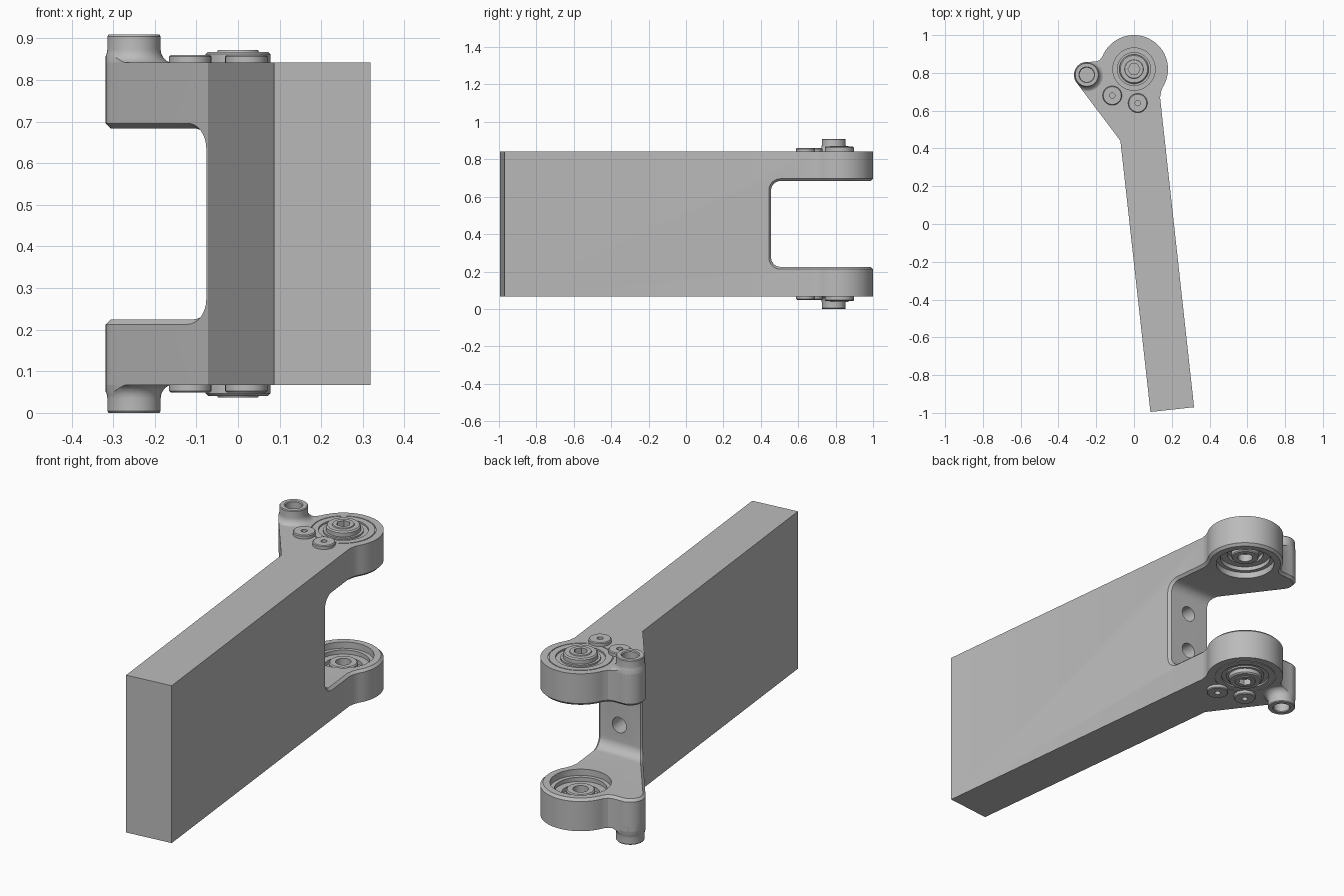
import bpy, bmesh, math
from mathutils import Matrix

if bpy.data.objects.get("Cube"):
    bpy.data.objects.remove(bpy.data.objects["Cube"])

MID, TOP, INNER = 0.4545, 0.842, 0.684     # mid height, upper face, inner face of the upper arm
PIVOT, BOSS = (0, 0.82), (-0.25, 0.79)
TILT = math.radians(6.2)

grey = bpy.data.materials.new("plain grey")
grey.use_nodes = True
COLOR = (0.5, 0.5, 0.5, 1)
grey.diffuse_color = COLOR
grey.node_tree.nodes["Principled BSDF"].inputs["Base Color"].default_value = COLOR


def finish(bm, name):
    bmesh.ops.recalc_face_normals(bm, faces=bm.faces)
    me = bpy.data.meshes.new(name)
    bm.to_mesh(me)
    bm.free()
    me.materials.append(grey)
    ob = bpy.data.objects.new(name, me)
    bpy.context.collection.objects.link(ob)
    return ob


def prism(name, points, depth, matrix):
    """Extrude a 2D outline along its local z."""
    bm = bmesh.new()
    face = bm.faces.new([bm.verts.new((x, y, 0)) for x, y in points])
    ext = bmesh.ops.extrude_face_region(bm, geom=[face])["geom"]
    bmesh.ops.translate(bm, vec=(0, 0, depth), verts=[v for v in ext if isinstance(v, bmesh.types.BMVert)])
    bm.transform(matrix)
    return finish(bm, name)


def lathe(name, profile, centre, lower=False, sides=48):
    """Turn a closed (radius, z) profile about a vertical axis; lower mirrors it downwards."""
    bm = bmesh.new()
    vs = [bm.verts.new((r, 0, 2 * MID - z if lower else z)) for r, z in profile]
    edges = [bm.edges.new((vs[i - 1], vs[i])) for i in range(len(vs))]
    bmesh.ops.spin(bm, geom=vs + edges, axis=(0, 0, 1), cent=(0, 0, 0), angle=math.tau, steps=sides)
    bmesh.ops.remove_doubles(bm, verts=bm.verts, dist=1e-5)
    bmesh.ops.dissolve_degenerate(bm, edges=bm.edges, dist=1e-6)
    axis = [e for e in bm.edges if all(v.co.xy.length < 1e-5 for v in e.verts)]
    bmesh.ops.delete(bm, geom=axis, context="EDGES")
    bmesh.ops.translate(bm, vec=(*centre, 0), verts=bm.verts)
    return finish(bm, name)


def activate(ob):
    bpy.ops.object.select_all(action="DESELECT")
    ob.select_set(True)
    bpy.context.view_layer.objects.active = ob


def boolean(ob, other, operation="DIFFERENCE", keep=False):
    mod = ob.modifiers.new("cut", "BOOLEAN")
    mod.operation, mod.object, mod.solver = operation, other, "EXACT"
    activate(ob)
    bpy.ops.object.modifier_apply(modifier=mod.name)
    if not keep:
        bpy.data.objects.remove(other)


def smooth(ob):
    activate(ob)
    bpy.ops.object.shade_smooth_by_angle(angle=math.radians(25))


def arc(centre, r, start, end, steps):
    angles = [math.radians(start + (end - start) * i / steps) for i in range(steps + 1)]
    return [(centre[0] + r * math.cos(a), centre[1] + r * math.sin(a)) for a in angles]


# Plan outline: tilted plate, flared boss corner and round hinge end
outline = [(0.318, -0.97), (0.087, -0.995), (-0.072, 0.44)]
outline += arc(BOSS, 0.068, 217, 88, 16)
outline += [(-0.2, 0.86), (-0.183, 0.867), (-0.172, 0.88)]
outline += arc(PIVOT, 0.18, 158, -33, 40) + [(0.143, 0.70), (0.138, 0.67)]
body = prism("hinge_plate", outline, 2 * (TOP - MID), Matrix.Translation((0, 0, 2 * MID - TOP)))

# Slot between the arms, with rounded inner corners
low, wall, rad = 2 * MID - INNER, 0.455, 0.05
slot = [(1.3, INNER), (1.3, low)] + arc((wall + rad, low + rad), rad, 270, 180, 8)
slot += arc((wall + rad, INNER - rad), rad, 180, 90, 8)
yz_plane = Matrix(((0, 0, 1, -1), (1, 0, 0, 0), (0, 1, 0, 0), (0, 0, 0, 1)))
boolean(body, prism("slot_cutter", slot, 2, yz_plane))

# Chamfer the rim of the slot
bm = bmesh.new()
bm.from_mesh(body.data)


def in_slot(face):
    c = face.calc_center_median()
    n = face.normal
    return c.y > wall - 0.01 and low - 0.01 < c.z < INNER + 0.01 and abs(n.x) < 0.01 and (abs(n.z) > 0.01 or n.y > 0.99)


rim = [e for e in bm.edges if len(e.link_faces) == 2
       and in_slot(e.link_faces[0]) != in_slot(e.link_faces[1])]
bmesh.ops.bevel(bm, geom=rim, offset=0.012, segments=1, affect="EDGES", clamp_overlap=True)
bm.to_mesh(body.data)
bm.free()

# Two screw holes in the slot wall, running along the plate
for z in (MID - 0.1, MID + 0.1):
    hole = lathe("hole_cutter", [(0, -0.2), (0.038, -0.2), (0.038, 0.2), (0, 0.2)], (0, 0), sides=24)
    hole.data.transform(Matrix.Translation((0.045, wall, z)) @ Matrix.Rotation(TILT, 4, "Z")
                        @ Matrix.Rotation(math.pi / 2, 4, "X"))
    boolean(body, hole)

tall = prism("outline_helper", outline, 2, Matrix.Translation((0, 0, -0.5)))
for lower in (False, True):
    side = "lower" if lower else "upper"
    # Stepped bearing recess on the inside and shallow ring groove on the outside
    recess = [(0, 0.6), (0.137, 0.6), (0.137, 0.715), (0.118, 0.715), (0.118, 0.735),
              (0.085, 0.735), (0.085, 0.755), (0, 0.755)]
    boolean(body, lathe("recess_cutter", recess, PIVOT, lower))
    groove = [(0.09, 0.9), (0.09, 0.834), (0.112, 0.834), (0.112, 0.9)]
    boolean(body, lathe("groove_cutter", groove, PIVOT, lower))
    seam = [(0.142, 0.9), (0.142, 0.839), (0.146, 0.839), (0.146, 0.9)]
    boolean(body, lathe("seam_cutter", seam, PIVOT, lower))

    # Pivot bolt head with hex socket, and its inner collar
    head = lathe(side + "_pivot_head", [(0, 0.82), (0.078, 0.82), (0.078, 0.862), (0.072, 0.868),
                                        (0.05, 0.868), (0.048, 0.872), (0, 0.872)], PIVOT, lower)
    boolean(head, lathe("hex_cutter", [(0, 0.835), (0.032, 0.835), (0.032, 0.95), (0, 0.95)],
                        PIVOT, lower, 6))
    smooth(head)
    smooth(lathe(side + "_pivot_collar", [(0.035, 0.77), (0.065, 0.77), (0.065, 0.722), (0.06, 0.717),
                                          (0.035, 0.717)], PIVOT, lower))

    # Two small screws beside the pivot
    for i, spot in enumerate([(-0.115, 0.68), (0.02, 0.64)]):
        smooth(lathe(f"{side}_screw_{i + 1}", [(0, 0.83), (0.051, 0.83), (0.051, 0.856), (0.047, 0.86),
                                               (0.014, 0.86), (0.014, 0.845), (0, 0.845)], spot, lower, 32))

    # Tubular boss with a filleted foot, trimmed to the outline
    foot = [(0.098 - 0.034 * math.sin(t), 0.874 - 0.034 * math.cos(t))
            for t in [i * math.pi / 12 for i in range(7)]]
    boss = lathe(side + "_boss", [(0, 0.8), (0.098, 0.8)] + foot + [(0.064, 0.905), (0.061, 0.909),
                                  (0.042, 0.909), (0.038, 0.905), (0.038, 0.86), (0, 0.86)], BOSS, lower)
    boolean(boss, tall, "INTERSECT", keep=True)
    smooth(boss)

bpy.data.objects.remove(tall)
smooth(body)
